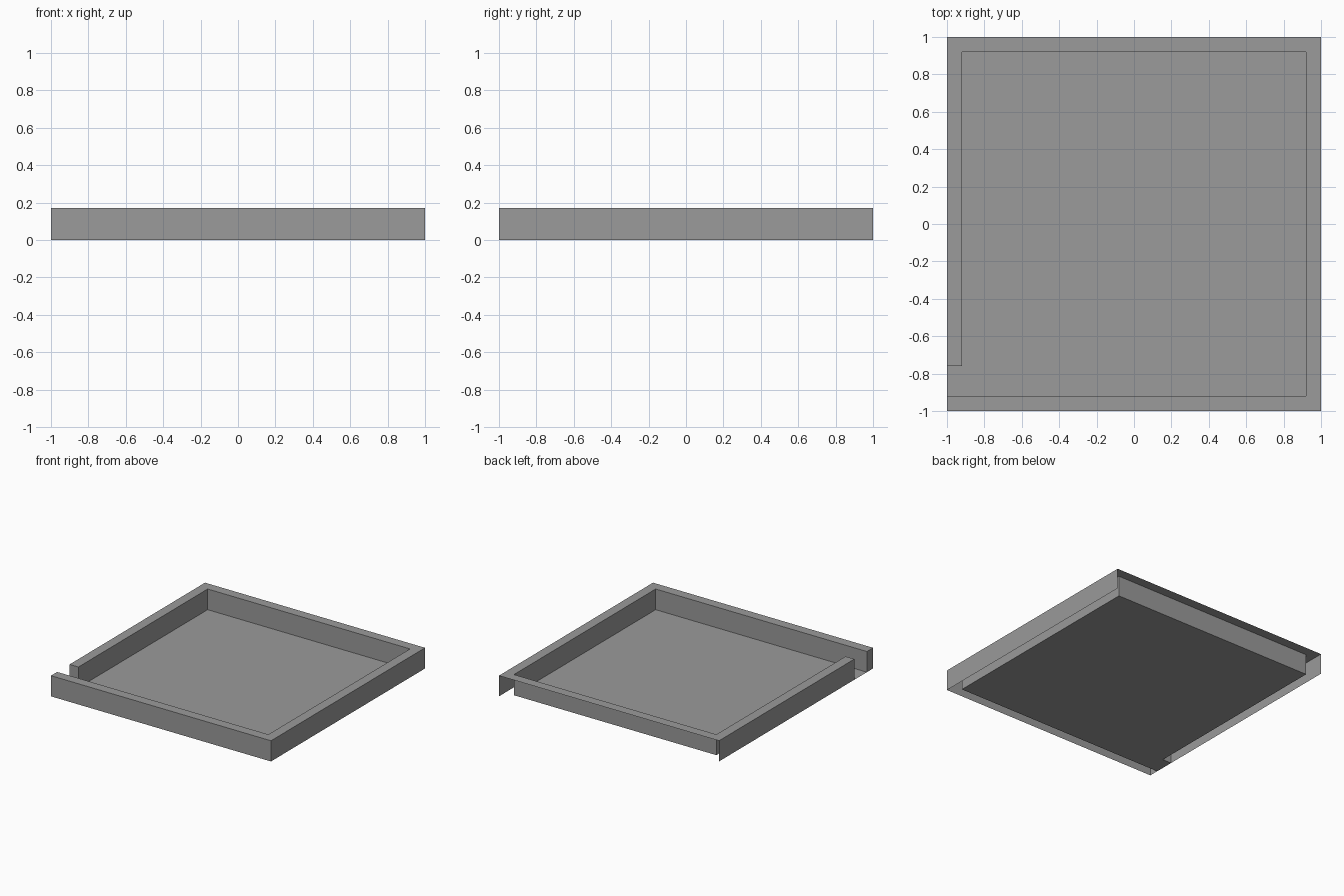
import bpy, bmesh

if "Cube" in bpy.data.objects:
    bpy.data.objects.remove(bpy.data.objects["Cube"])

H = 0.17               # rim height
I = 0.92               # inner edge of the rim
G = -0.758             # far side of the doorway in the left rim

# Shared inner run, clockwise from the doorway to the front inner edge
inner = [(-1, G), (-I, G), (-I, I), (I, I), (I, -I), (-1, -I)]
outer = [(-1, -1), (1, -1), (1, 1), (-1, 1)]

# Dark grey surface
dark_grey = bpy.data.materials.new("dark_grey")
dark_grey.diffuse_color = (0.325, 0.325, 0.325, 1)
dark_grey.use_nodes = True
dark_grey.node_tree.nodes["Principled BSDF"].inputs["Base Color"].default_value = dark_grey.diffuse_color


def make_object(name, build):
    bm = bmesh.new()
    build(bm)
    mesh = bpy.data.meshes.new(name)
    bm.to_mesh(mesh)
    bm.free()
    mesh.materials.append(dark_grey)
    obj = bpy.data.objects.new(name, mesh)
    bpy.context.collection.objects.link(obj)
    return obj


# Raised rim: top ledge plus sides, hollow underneath and open at the back
def build_rim(bm):
    outline = outer + inner
    low = [bm.verts.new((x, y, 0)) for x, y in outline]
    high = [bm.verts.new((x, y, H)) for x, y in outline]
    bm.faces.new(high)
    n = len(outline)
    for i in range(n):
        j = (i + 1) % n
        if outline[i][1] == 1 and outline[j][1] == 1:
            continue   # the outer back side is open
        bm.faces.new((low[i], low[j], high[j], high[i]))


# Flat floor, running out through the doorway
def build_floor(bm):
    bm.faces.new([bm.verts.new((x, y, 0)) for x, y in reversed(inner)])


make_object("rim_walls", build_rim)
make_object("floor", build_floor)
